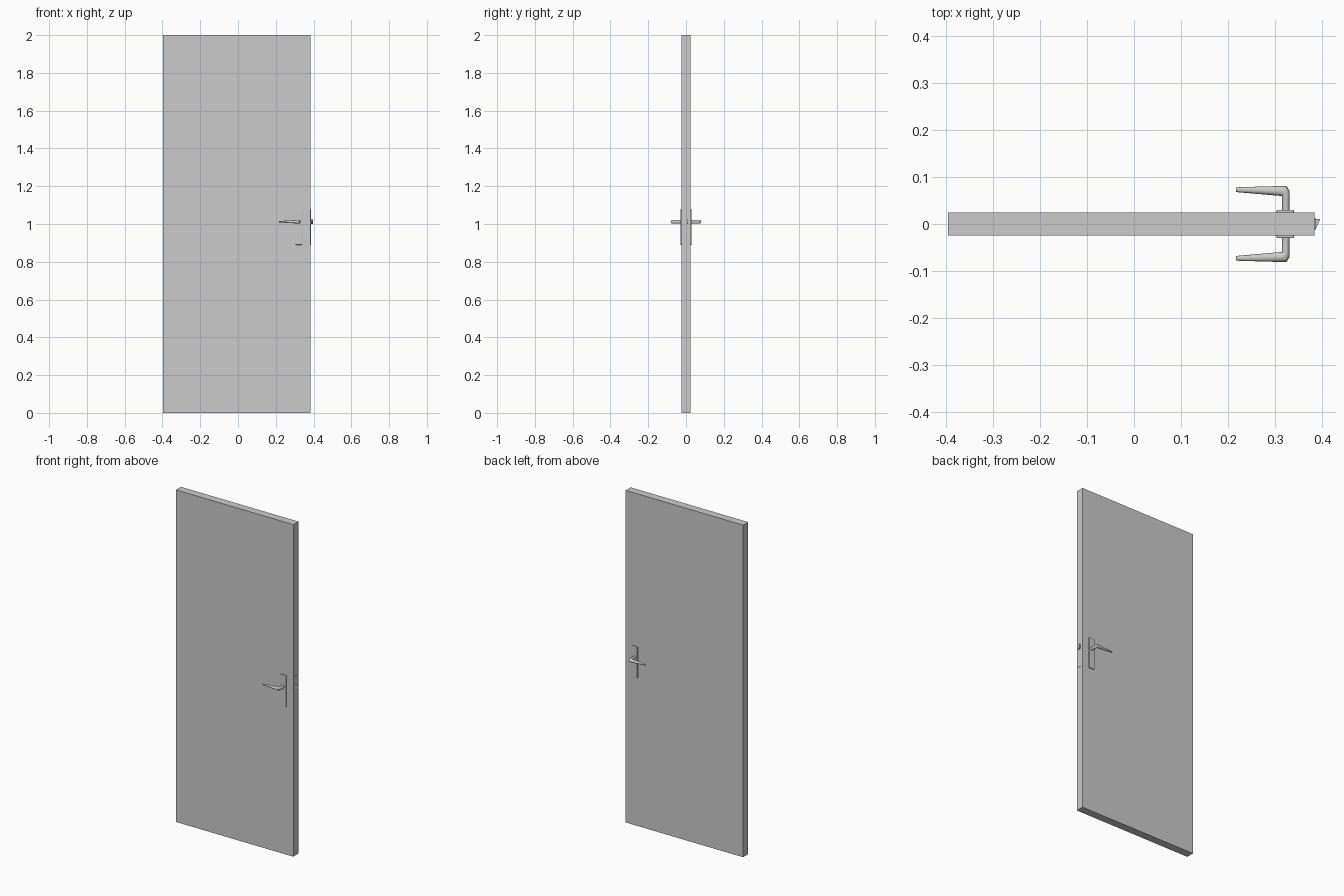
import bpy, bmesh, math
from mathutils import Vector

if "Cube" in bpy.data.objects:
    bpy.data.objects.remove(bpy.data.objects["Cube"])

def finish(name, bm, smooth=False):
    bmesh.ops.recalc_face_normals(bm, faces=bm.faces[:])
    me = bpy.data.meshes.new(name)
    bm.to_mesh(me)
    bm.free()
    ob = bpy.data.objects.new(name, me)
    bpy.context.collection.objects.link(ob)
    if smooth:
        bpy.ops.object.select_all(action='DESELECT')
        ob.select_set(True)
        bpy.context.view_layer.objects.active = ob
        bpy.ops.object.shade_smooth_by_angle(angle=math.radians(40))
    return ob

def box(name, x, y, z, bevel=0.0):
    bm = bmesh.new()
    bmesh.ops.create_cube(bm, size=1)
    for v in bm.verts:
        for i, (a, b) in enumerate((x, y, z)):
            v.co[i] = (a + b) / 2 + v.co[i] * (b - a)
    ob = finish(name, bm)
    if bevel:
        m = ob.modifiers.new("bevel", 'BEVEL')
        m.width, m.segments = bevel, 2
    return ob

def loft(name, rings, n=12):
    # each ring: centre, in-plane half axis, vertical half size
    bm = bmesh.new()
    loops = []
    for c, u, h in rings:
        loops.append([bm.verts.new(Vector(c) + Vector(u) * math.cos(2 * math.pi * i / n)
                      + Vector((0, 0, h * math.sin(2 * math.pi * i / n)))) for i in range(n)])
    for a, b in zip(loops, loops[1:]):
        for i in range(n):
            j = (i + 1) % n
            bm.faces.new((a[i], a[j], b[j], b[i]))
    bm.faces.new(loops[0])
    bm.faces.new(loops[-1])
    return finish(name, bm, True)

def prism(name, pts, z0, z1):
    bm = bmesh.new()
    f = bm.faces.new([bm.verts.new((x, y, z0)) for x, y in pts])
    r = bmesh.ops.extrude_face_region(bm, geom=[f])
    for v in r['geom']:
        if isinstance(v, bmesh.types.BMVert):
            v.co.z = z1
    return finish(name, bm)

# door slab
box("door_panel", (-0.397, 0.385), (-0.024, 0.024), (0, 2))

# handle set on each face
HZ = 1.012
for side, s in (("front", -1), ("back", 1)):
    y0, y1 = sorted((s * 0.022, s * 0.030))
    box(side + "_backplate", (0.304, 0.341), (y0, y1), (0.89, 1.08), 0.002)
    # lever: straight post, chamfered elbow, tapering grip
    loft(side + "_lever", [
        ((0.324, s * 0.026, HZ), (0.008, 0, 0), 0.010),
        ((0.324, s * 0.060, HZ), (0.008, 0, 0), 0.010),
        ((0.3235, s * 0.065, HZ), (0.0085, s * 0.005, 0), 0.010),
        ((0.320, s * 0.070, HZ), (0.0060, s * 0.0105, 0), 0.010),
        ((0.312, s * 0.0705, HZ), (0, s * 0.0105, 0), 0.009),
        ((0.225, s * 0.0730, HZ), (0, s * 0.0055, 0), 0.004),
        ((0.218, s * 0.0730, HZ), (0, s * 0.0045, 0), 0.003)])

# lock faceplate and wedge-shaped latch bolt in the door edge
box("latch_faceplate", (0.380, 0.387), (-0.013, 0.013), (0.89, 1.08))
prism("latch_bolt", [(0.384, -0.012), (0.387, -0.012), (0.397, 0.009),
                     (0.397, 0.011), (0.384, 0.011)], 1.0, 1.025)
